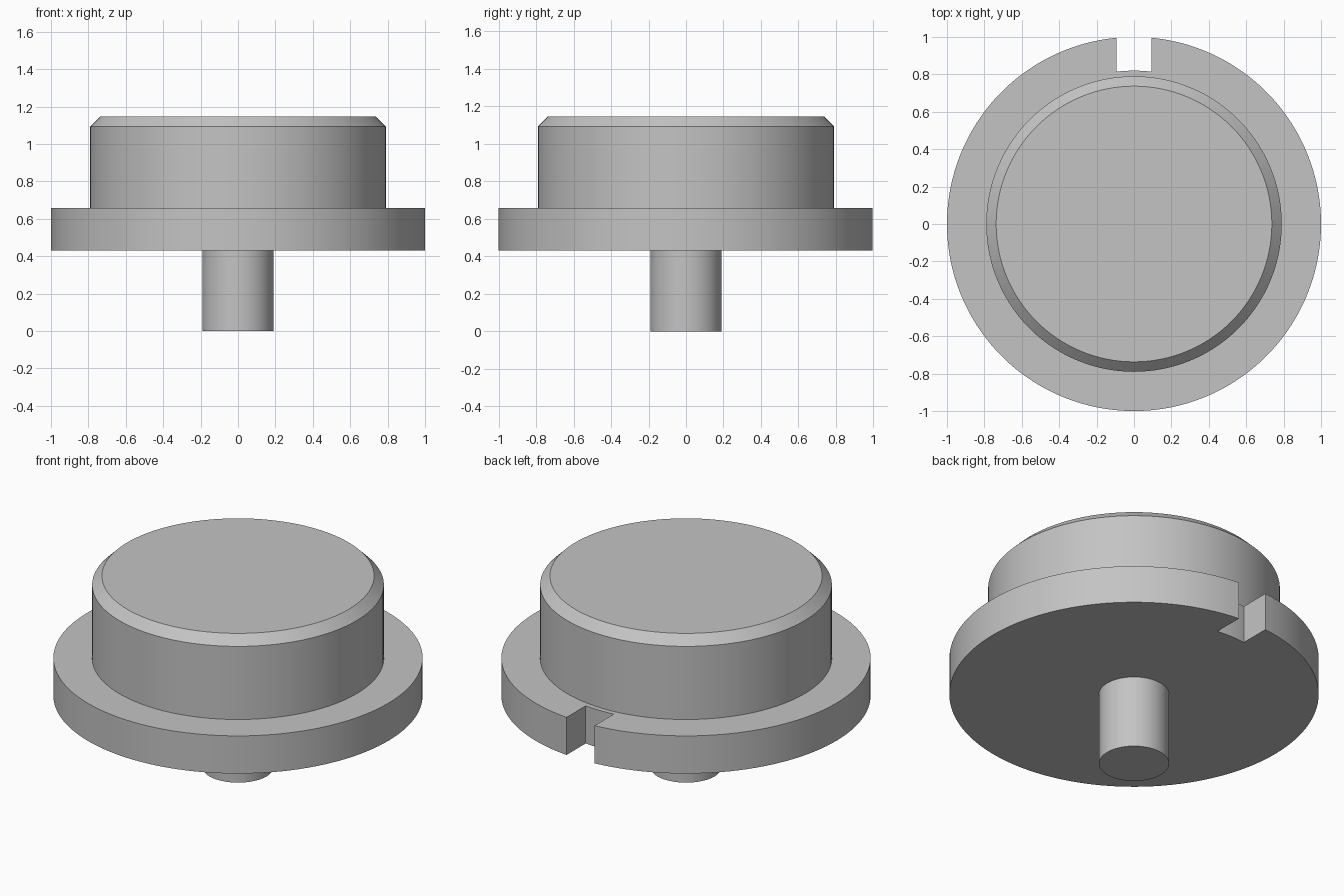
import bpy, bmesh
from math import sin, cos, asin, pi, radians

SEGMENTS = 128

cube = bpy.data.objects.get("Cube")
if cube:
    bpy.data.objects.remove(cube, do_unlink=True)

# Single plain grey
grey = bpy.data.materials.new("plain grey")
grey.use_nodes = True
color = (0.55, 0.55, 0.55, 1)
grey.diffuse_color = color
grey.node_tree.nodes["Principled BSDF"].inputs["Base Color"].default_value = color


def finish(name, bm):
    bmesh.ops.recalc_face_normals(bm, faces=bm.faces[:])
    mesh = bpy.data.meshes.new(name)
    bm.to_mesh(mesh)
    bm.free()
    mesh.materials.append(grey)
    obj = bpy.data.objects.new(name, mesh)
    bpy.context.collection.objects.link(obj)
    bpy.ops.object.select_all(action='DESELECT')
    obj.select_set(True)
    bpy.context.view_layer.objects.active = obj
    bpy.ops.object.shade_smooth_by_angle(angle=radians(25))
    return obj


def turned(name, profile):
    """Round part from (radius, height) pairs, capped at both ends."""
    bm = bmesh.new()
    rings = [[bm.verts.new((r * cos(2 * pi * i / SEGMENTS), r * sin(2 * pi * i / SEGMENTS), z))
              for i in range(SEGMENTS)] for r, z in profile]
    for low, high in zip(rings, rings[1:]):
        for i in range(SEGMENTS):
            j = (i + 1) % SEGMENTS
            bm.faces.new((low[i], low[j], high[j], high[i]))
    bm.faces.new(rings[0][::-1])
    bm.faces.new(rings[-1])
    return finish(name, bm)


def arc(radius, start, end, steps):
    angles = [start + (end - start) * i / steps for i in range(steps + 1)]
    return [(radius * cos(a), radius * sin(a)) for a in angles]


def slotted_disc(name, radius, floor_radius, half_width, bottom, top):
    """Disc with a straight-sided slot at the back, ending on a curved floor."""
    a, b = asin(half_width / radius), asin(half_width / floor_radius)
    outline = arc(radius, pi / 2 + a, 2.5 * pi - a, SEGMENTS)
    outline += arc(floor_radius, pi / 2 - b, pi / 2 + b, 8)
    bm = bmesh.new()
    base = bm.faces.new([bm.verts.new((x, y, bottom)) for x, y in outline])
    extruded = bmesh.ops.extrude_face_region(bm, geom=[base], use_keep_orig=True)
    verts = [g for g in extruded["geom"] if isinstance(g, bmesh.types.BMVert)]
    bmesh.ops.translate(bm, verts=verts, vec=(0, 0, top - bottom))
    return finish(name, bm)


# Stem below, slotted flange, chamfered cap above
turned("stem", [(0.19, 0), (0.19, 0.45)])
slotted_disc("flange", 1.0, 0.82, 0.093, 0.432, 0.657)
turned("cap", [(0.79, 0.64), (0.79, 1.094), (0.737, 1.147)])
